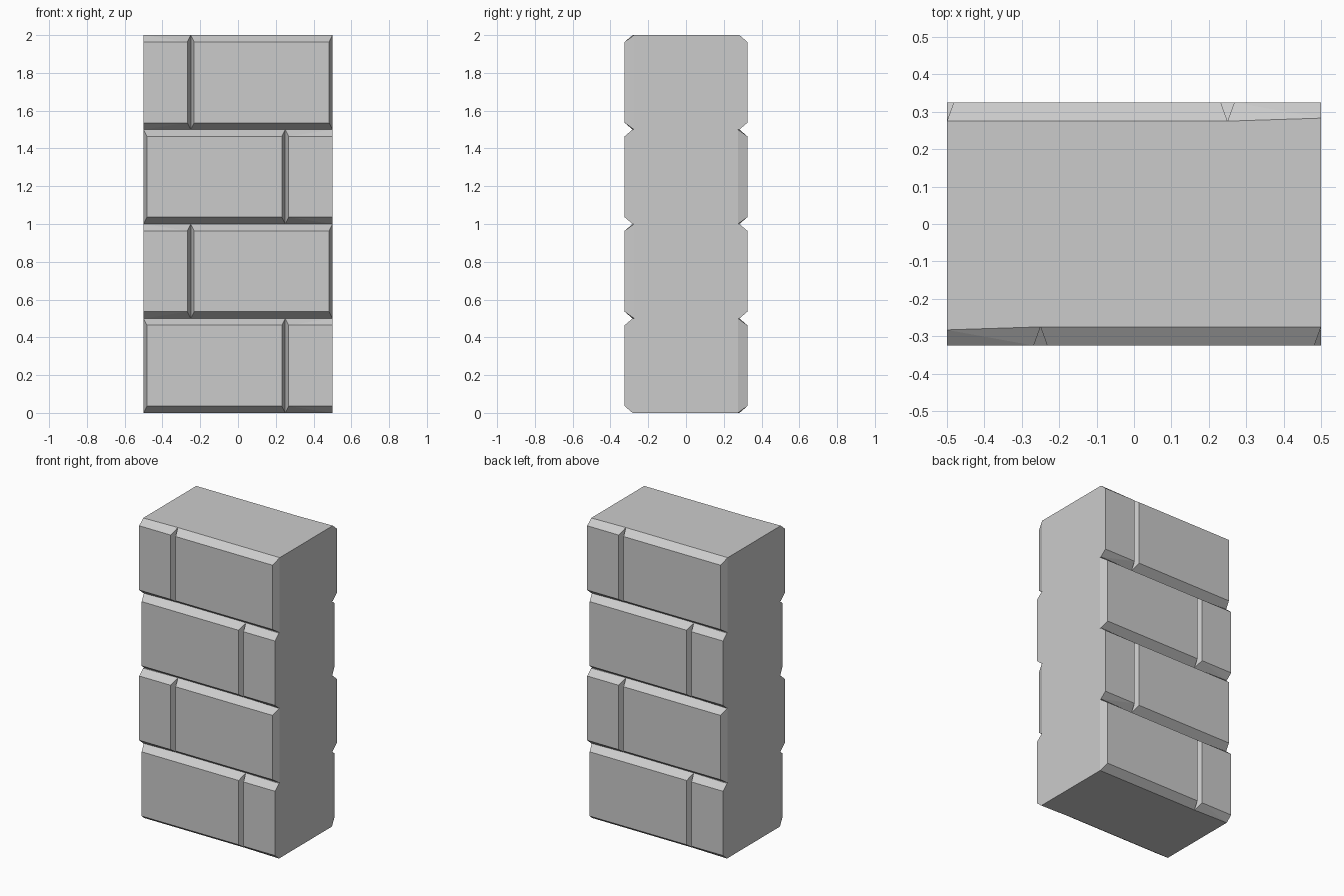
import bpy, bmesh, math

if "Cube" in bpy.data.objects:
    bpy.data.objects.remove(bpy.data.objects["Cube"])

HALF_W, FACE_Y, CORE_Y, END_Y = 0.5, 0.325, 0.275, 0.283
ROW_H, BEVEL_Z, BEVEL_X, ROWS = 0.5, 0.036, 0.018, 4


def finish(bm, name):
    bmesh.ops.remove_doubles(bm, verts=bm.verts, dist=1e-5)
    mesh = bpy.data.meshes.new(name)
    bm.to_mesh(mesh)
    bm.free()
    obj = bpy.data.objects.new(name, mesh)
    bpy.context.collection.objects.link(obj)
    return obj


def add_brick(bm, x0, x1, z0, cut=None):
    """Brick with bevelled borders; 'cut' is the x where the tile edge slices it flush."""
    tmp = bmesh.new()
    for x, inward in ((x0, BEVEL_X), (x1, -BEVEL_X)):
        flush = x == cut
        for z, dz in ((z0, BEVEL_Z), (z0 + ROW_H, -BEVEL_Z)):
            tmp.verts.new((x, -CORE_Y, z))
            tmp.verts.new((x + (0 if flush else inward), -FACE_Y, z + dz))
            if flush:
                tmp.verts.new((x, -END_Y, z))
    bmesh.ops.convex_hull(tmp, input=tmp.verts[:])
    bmesh.ops.recalc_face_normals(tmp, faces=tmp.faces[:])
    bmesh.ops.dissolve_limit(tmp, angle_limit=math.radians(0.1),
                             verts=tmp.verts[:], edges=tmp.edges[:])
    # open the hidden back where the brick meets the core
    hidden = [f for f in tmp.faces if all(abs(v.co.y + CORE_Y) < 1e-5 for v in f.verts)]
    bmesh.ops.delete(tmp, geom=hidden, context='FACES')
    mesh = bpy.data.meshes.new("tmp")
    tmp.to_mesh(mesh)
    tmp.free()
    bm.from_mesh(mesh)
    bpy.data.meshes.remove(mesh)


# Front bricks: joints alternate sides from course to course
bm = bmesh.new()
for row in range(ROWS):
    joint = 0.25 if row % 2 == 0 else -0.25
    z = row * ROW_H
    add_brick(bm, -HALF_W, joint, z, cut=-HALF_W if joint < 0 else None)
    add_brick(bm, joint, HALF_W, z, cut=HALF_W if joint > 0 else None)
front = finish(bm, "front_bricks")

# Back bricks: the front turned half a revolution
back = bpy.data.objects.new("back_bricks", front.data)
back.rotation_euler.z = math.pi
bpy.context.collection.objects.link(back)

# Core: sides, top and bottom between the two brick faces
bm = bmesh.new()
bmesh.ops.create_cube(bm, size=1)
for v in bm.verts:
    v.co = (v.co.x * 2 * HALF_W, v.co.y * 2 * CORE_Y, (v.co.z + 0.5) * ROWS * ROW_H)
bm.normal_update()
bmesh.ops.delete(bm, geom=[f for f in bm.faces if abs(f.normal.y) > 0.9], context='FACES')
finish(bm, "wall_core")
